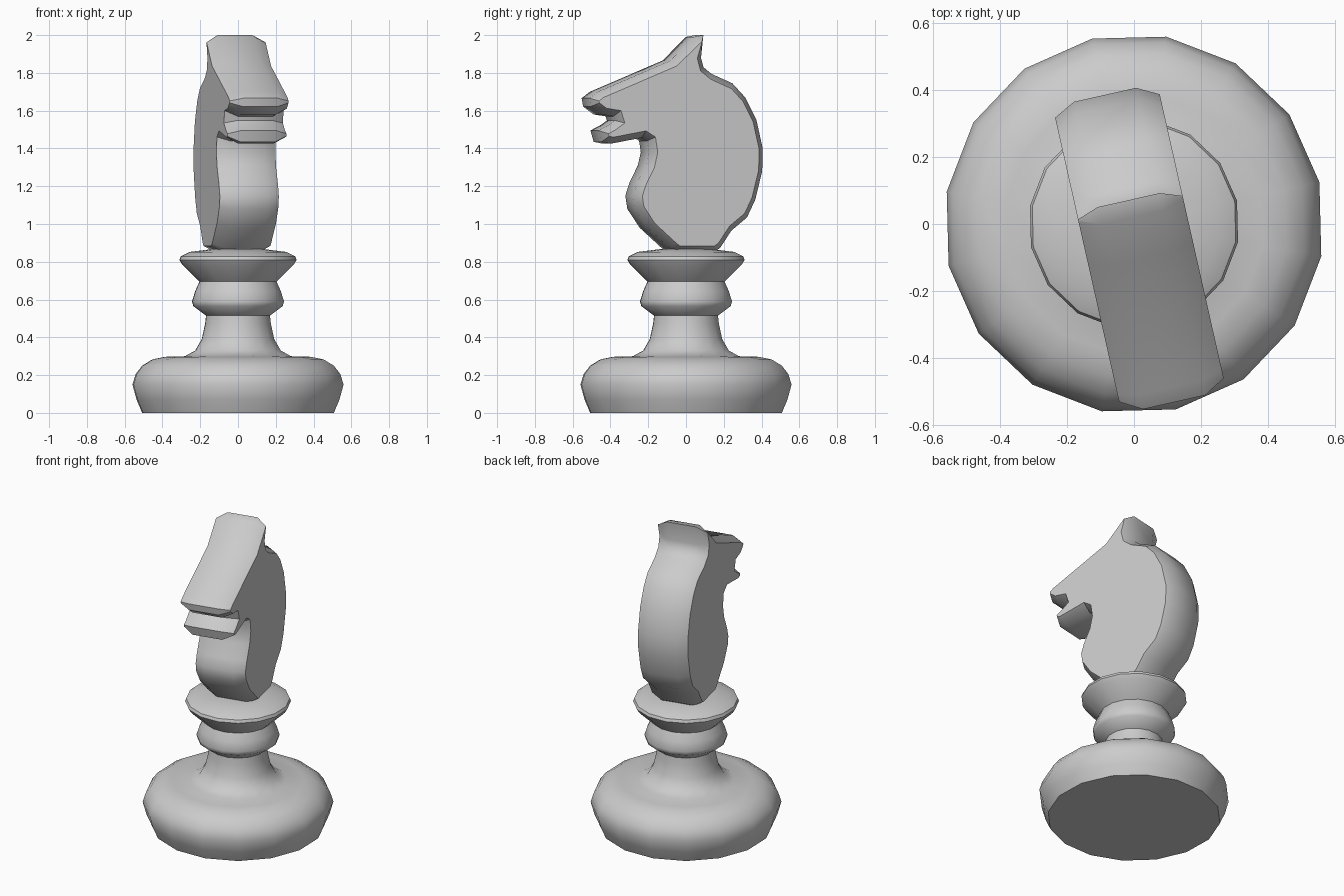
import bpy, bmesh, math
from mathutils import Vector, Matrix

if "Cube" in bpy.data.objects:
    bpy.data.objects.remove(bpy.data.objects["Cube"])

TURN = math.radians(12.7)      # whole piece is turned slightly about z
SIDES = 16


def finish(name, bm, angle):
    bmesh.ops.recalc_face_normals(bm, faces=bm.faces)
    bmesh.ops.rotate(bm, verts=bm.verts, cent=(0, 0, 0), matrix=Matrix.Rotation(TURN, 3, 'Z'))
    mesh = bpy.data.meshes.new(name)
    bm.to_mesh(mesh)
    bm.free()
    ob = bpy.data.objects.new(name, mesh)
    bpy.context.collection.objects.link(ob)
    bpy.ops.object.select_all(action='DESELECT')
    ob.select_set(True)
    bpy.context.view_layer.objects.active = ob
    bpy.ops.object.shade_smooth_by_angle(angle=math.radians(angle))
    return ob


def bridge(bm, a, b):
    n = len(a)
    for i in range(n):
        j = (i + 1) % n
        bm.faces.new((a[i], a[j], b[j], b[i]))


def lathe(name, profile):
    bm = bmesh.new()
    rings = [[bm.verts.new((r * math.cos(2 * math.pi * k / SIDES),
                            r * math.sin(2 * math.pi * k / SIDES), z))
              for k in range(SIDES)] for r, z in profile]
    for a, b in zip(rings, rings[1:]):
        bridge(bm, a, b)
    bm.faces.new(rings[0])
    bm.faces.new(rings[-1])
    return finish(name, bm, 42)


def inset(points, d):
    # mitred inward offset of a counter-clockwise outline
    out = []
    n = len(points)
    for i in range(n):
        p, q, r = (Vector(points[k % n]) for k in (i - 1, i, i + 1))
        u, v = (q - p).normalized(), (r - q).normalized()
        nu, nv = Vector((-u.y, u.x)), Vector((-v.y, v.x))
        m = (nu + nv).normalized()
        out.append(q + m * d / max(m.dot(nu), 0.7))
    return out


# Turned pedestal: foot, stem, ring and collar
lathe("pedestal", [
    (0.515, 0), (0.545, 0.07), (0.567, 0.15), (0.55, 0.205), (0.515, 0.25),
    (0.46, 0.283), (0.39, 0.297), (0.285, 0.30), (0.23, 0.33), (0.195, 0.39),
    (0.177, 0.47), (0.172, 0.515), (0.24, 0.565), (0.247, 0.59), (0.23, 0.645),
    (0.207, 0.695), (0.30, 0.785), (0.315, 0.81), (0.308, 0.828), (0.26, 0.852),
    (0.14, 0.867)])

# Horse head outline (depth, height), from ear down the face, round to the mane
head = [
    (0.02, 1.99), (-0.106, 1.865), (-0.50, 1.70), (-0.545, 1.666), (-0.537, 1.622),
    (-0.48, 1.58), (-0.415, 1.57), (-0.408, 1.548), (-0.44, 1.525), (-0.497, 1.495),
    (-0.48, 1.435), (-0.43, 1.425), (-0.26, 1.457), (-0.233, 1.44), (-0.224, 1.38),
    (-0.24, 1.31), (-0.285, 1.22), (-0.308, 1.15), (-0.297, 1.08), (-0.23, 0.98),
    (-0.11, 0.872), (-0.08, 0.85), (0.13, 0.85), (0.165, 0.875), (0.225, 0.965),
    (0.31, 1.035), (0.355, 1.13), (0.392, 1.28), (0.395, 1.40), (0.36, 1.554),
    (0.30, 1.67), (0.23, 1.745), (0.117, 1.795), (0.073, 1.83), (0.06, 1.88),
    (0.073, 2.0)]
side = inset(head, 0.034)
side[0], side[-1] = (0.042, 1.958), (0.05, 1.962)   # ear tip closes to a point

bm = bmesh.new()
loops = [[bm.verts.new((x, p[0], p[1])) for p in outline]
         for x, outline in ((-0.16, side), (-0.095, head), (0.095, head), (0.16, side))]
for a, b in zip(loops, loops[1:]):
    bridge(bm, a, b)
caps = [bm.faces.new(loops[0]), bm.faces.new(loops[-1])]
finish("horse_head", bm, 35)
